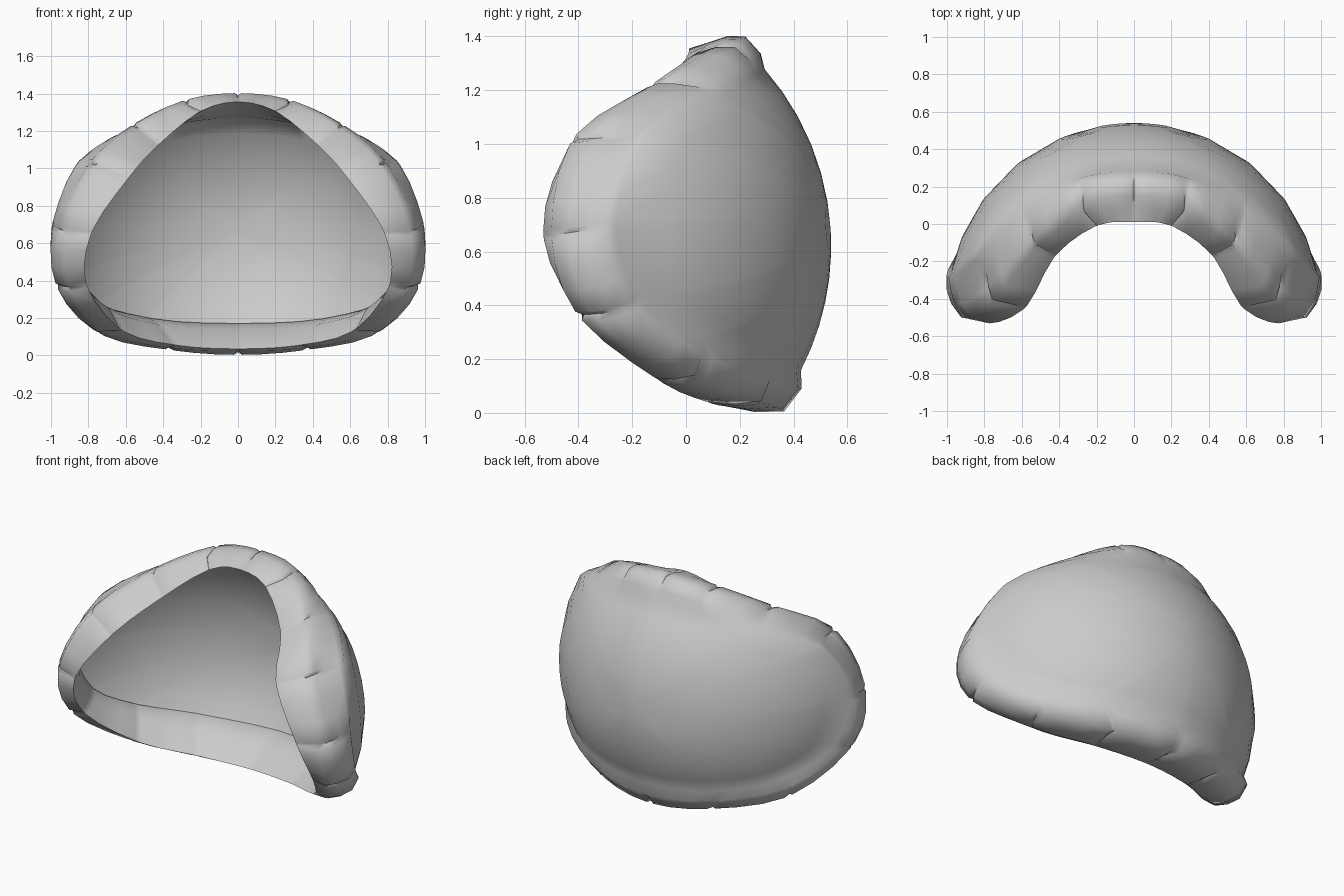
import bpy, bmesh
from mathutils import Vector

if "Cube" in bpy.data.objects:
    bpy.data.objects.remove(bpy.data.objects["Cube"])

CENTRE = Vector((0, -0.46, 0.62))   # the shell is part of a unit sphere

# Rim guide lines, half loop from top middle to bottom middle, one point per seam
SEAT = [(0, .30, 1.285), (.30, .26, 1.26), (.59, .13, 1.18), (.86, -.15, 1.03), (.976, -.26, .70),
        (.933, -.16, .42), (.78, .06, .27), (.487, .30, .19), (0, .43, .16)]
OUTER = [(0, .22, 1.40), (.28, .19, 1.365), (.56, -.03, 1.235), (.805, -.26, 1.03), (.985, -.36, .68),
         (.97, -.27, .37), (.76, .05, .13), (.38, .29, .04), (0, .365, .005)]
FRONT = [(0, .09, 1.38), (.27, .05, 1.345), (.53, -.13, 1.22), (.76, -.42, 1.02), (.92, -.50, .66),
         (.90, -.40, .36), (.70, -.10, .12), (.36, .08, .04), (0, .15, .025)]
LIP = [(0, .01, 1.355), (.20, -.01, 1.305), (.42, -.17, 1.13), (.58, -.445, .955), (.78, -.53, .66),
       (.81, -.40, .38), (.62, -.12, .135), (.33, .06, .055), (0, .12, .035)]


def spline(pts, i, t):
    """Catmull-Rom through the half loop, mirrored past both ends."""
    def at(k):
        if k < 0:
            k, s = -k, -1
        elif k > len(pts) - 1:
            k, s = 2 * (len(pts) - 1) - k, -1
        else:
            s = 1
        p = pts[k]
        return Vector((p[0] * s, p[1], p[2]))
    a, b, c, d = (at(i + k) for k in (-1, 0, 1, 2))
    return 0.5 * (2 * b + (c - a) * t + (2 * a - 5 * b + 4 * c - d) * t * t
                  + (3 * b - a - 3 * c + d) * t ** 3)


def on_sphere(p, r=1.0):
    return CENTRE + (p - CENTRE).normalized() * r


STEPS = [(i, t) for i in range(8) for t in (0, .06, .35, .65, .94)] + [(7, 1.0)]


def rim_section(i, t):
    a = on_sphere(spline(SEAT, i, t))
    b, c, d = (spline(g, i, t) for g in (OUTER, FRONT, LIP))
    inner = on_sphere(a, .98)
    mid = (a + b + c + d) / 4
    push = lambda p, s: p + (p - mid).normalized() * s
    low = min(max((i + t - 3) / 3, 0), 1)   # inner roll is fuller along the bottom
    ab, bc = push((a + b) / 2, .022 + .012 * low), push((b + c) / 2, .012)
    crest = d.lerp(inner, .5) - (mid - d.lerp(inner, .5)).normalized() * (.01 + .03 * low)
    ridge = d.lerp(inner, .85) - (mid - d.lerp(inner, .85)).normalized() * (.012 + .02 * low)
    body = [ab, b, bc, c]
    if t in (0, 1.0):                       # pinched seam
        body = [push(p, -s) for p, s in zip(body, (.002, .018, .022, .02))]
        crest = crest.lerp(mid, .12 * low)
    return [a] + body + [d, crest, ridge, inner]


def lofted(name, rows):
    """Skin a grid of points and mirror it across x."""
    bm = bmesh.new()
    grid = [[bm.verts.new(p) for p in row] for row in rows]
    for r0, r1 in zip(grid, grid[1:]):
        for k in range(len(r0) - 1):
            bm.faces.new((r0[k], r0[k + 1], r1[k + 1], r1[k]))
    for row in (grid[0], grid[-1]):
        for v in row:
            v.co.x = 0
    bmesh.ops.remove_doubles(bm, verts=bm.verts, dist=1e-5)
    bmesh.ops.mirror(bm, geom=bm.verts[:] + bm.edges[:] + bm.faces[:], axis='X', merge_dist=1e-4)
    bmesh.ops.remove_doubles(bm, verts=bm.verts, dist=1e-4)
    bmesh.ops.recalc_face_normals(bm, faces=bm.faces)
    me = bpy.data.meshes.new(name)
    bm.to_mesh(me)
    bm.free()
    ob = bpy.data.objects.new(name, me)
    bpy.context.collection.objects.link(ob)
    bpy.context.view_layer.objects.active = ob
    ob.select_set(True)
    bpy.ops.object.shade_smooth_by_angle(angle=0.95)
    ob.select_set(False)
    return ob


# Padded, segmented rim with the double-walled bowl closing both of its edges
pole = (Vector((0, .54, .68)) - CENTRE).normalized()


def wall(edge, r):
    n = (edge - CENTRE).normalized()
    return [CENTRE + pole.lerp(n, k / 6).normalized() * r for k in range(6)]


rows = []
for i, t in STEPS:
    sec = rim_section(i, t)
    rows.append(wall(sec[0], 1.0) + sec + wall(sec[0], .98)[::-1])
lofted("padded_bowl_shell", rows)
